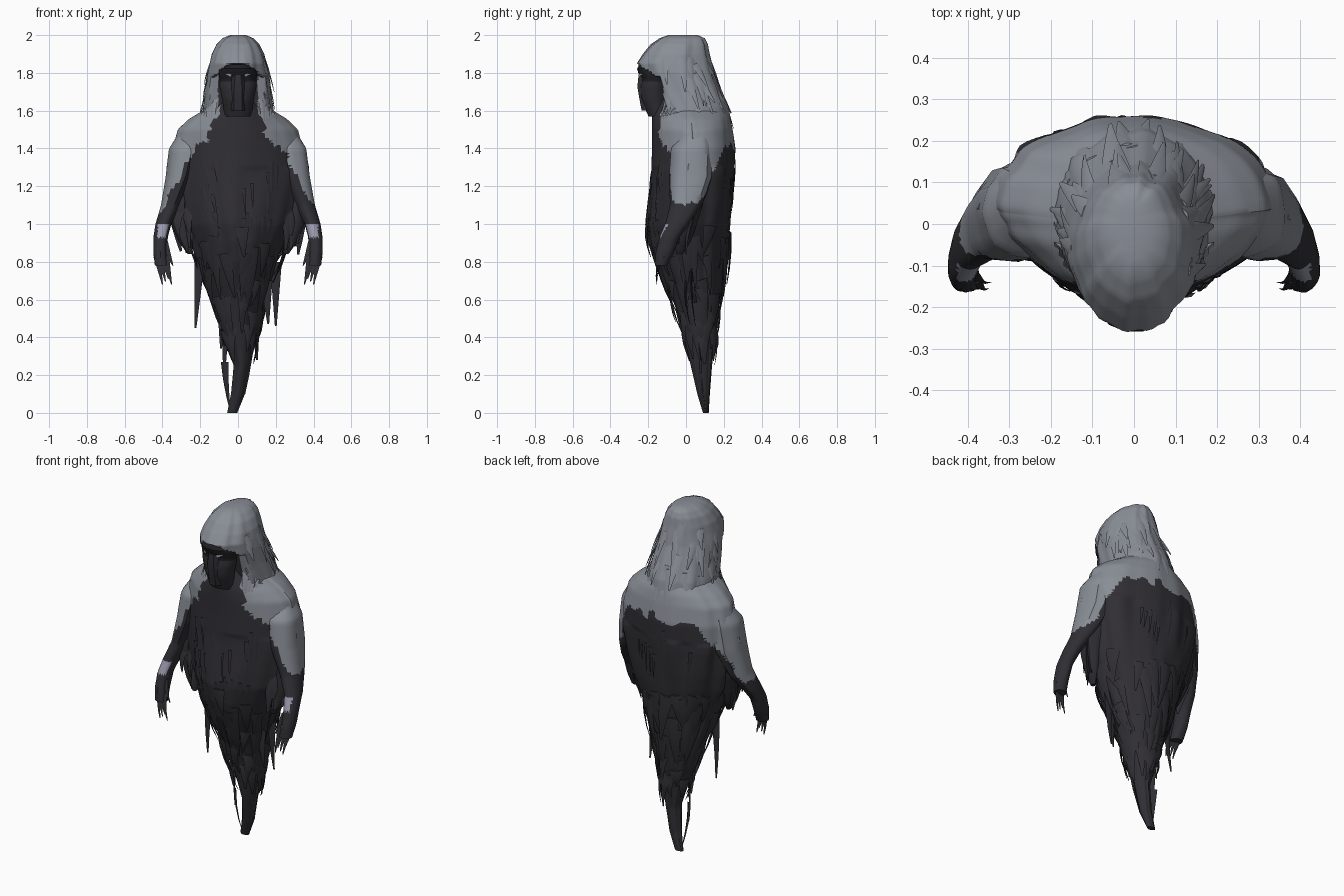
import bpy, bmesh, math, random
from mathutils import Vector, noise

random.seed(4)
if "Cube" in bpy.data.objects:
    bpy.data.objects.remove(bpy.data.objects["Cube"])


def material(name, color):
    m = bpy.data.materials.new(name)
    m.use_nodes = True
    m.diffuse_color = (*color, 1)
    m.node_tree.nodes["Principled BSDF"].inputs["Base Color"].default_value = (*color, 1)
    return m


MATS = [material("dark_cloth", (.03, .028, .034)),
        material("grey_cloth", (.25, .27, .305)),
        material("black_mask", (.014, .014, .016)),
        material("pale_lavender", (.32, .32, .42))]
DARK, GREY, BLACK, PALE = range(4)


def finish(name, bm, rule, angle=40):
    """Turn a bmesh into a smooth-shaded object coloured by a face rule."""
    bmesh.ops.triangulate(bm, faces=bm.faces)
    bmesh.ops.recalc_face_normals(bm, faces=bm.faces)
    for f in bm.faces:
        f.material_index = rule(f.calc_center_median(), f.normal)
    me = bpy.data.meshes.new(name)
    bm.to_mesh(me)
    bm.free()
    ob = bpy.data.objects.new(name, me)
    bpy.context.collection.objects.link(ob)
    for m in MATS:
        me.materials.append(m)
    bpy.ops.object.select_all(action='DESELECT')
    ob.select_set(True)
    bpy.context.view_layer.objects.active = ob
    bpy.ops.object.shade_smooth_by_angle(angle=math.radians(angle))


def section(rows, z):
    """Interpolate (half width, front y, back y, centre x) at a height."""
    for a, b in zip(rows, rows[1:]):
        if z >= b[0]:
            t = min(1, (a[0] - z) / (a[0] - b[0]))
            return [p + (q - p) * t for p, q in zip(a[1:], b[1:])]
    return rows[-1][1:]


def surface(rows, z, a, wrinkle=0, side=1):
    w, yf, yb, cx = section(rows, z)
    k = 1 + wrinkle * noise.noise(Vector((math.cos(a) * 4, math.sin(a) * 4, z * 2 + side)))
    depth = math.sin(a)
    if rows is ROBE and depth < 0:      # the chest comes to a soft ridge
        depth = -abs(depth) ** 1.6
    return Vector((side * (cx + w * k * math.cos(a)),
                   (yf + yb) / 2 + (yb - yf) / 2 * k * depth, z))


def loft(name, rows, segs, steps, rule, wrinkle=lambda z: 0, side=1, shape=None):
    bm = bmesh.new()
    top, low = rows[0][0], rows[-1][0]
    rings = []
    for i in range(steps + 1):
        z = top + (low - top) * i / steps
        pts = [surface(rows, z, math.tau * j / segs, wrinkle(z), side) for j in range(segs)]
        rings.append([bm.verts.new(shape(p) if shape else p) for p in pts])
    for r, s in zip(rings, rings[1:]):
        for j in range(segs):
            bm.faces.new((r[j], r[j - 1], s[j - 1], s[j]))
    bm.faces.new(rings[0])
    bm.faces.new(rings[-1])
    finish(name, bm, rule)


def shard(bm, base, tip, width, out, bow=.01):
    """A tapering, ridged strip of torn cloth."""
    base, tip = Vector(base), Vector(tip)
    across = (tip - base).cross(out).normalized()
    rings = []
    for t in (0, .35, .7, 1):
        c = base.lerp(tip, t) + out * bow * math.sin(t * math.pi)
        w = width * (1 - .85 * t)
        rings.append([bm.verts.new(c + v) for v in (-across * w, out * w * .3, across * w, -out * w * .2)])
    for r, s in zip(rings, rings[1:]):
        for j in range(4):
            bm.faces.new((r[j], r[j - 1], s[j - 1], s[j]))
    bm.faces.new(rings[0])
    bm.faces.new(rings[-1])


# Colour boundary between pale shoulders and dark robe
def cloak_rule(c, n):
    x = abs(c.x)
    edge = 1.41 - max(0, x - .22) * 1.8 + .06 * noise.noise(c * 14)
    open_front = c.y < 0 and x < .1 + max(0, 1.6 - c.z) * .45 + .03 * noise.noise(c * 20)
    return GREY if c.z > edge and not open_front else DARK


def arm_rule(c, n):
    if .93 < c.z < 1 and n.y < -.5 and abs(c.x) < .425:
        return PALE
    return cloak_rule(c, n)


def all_dark(c, n):
    return DARK


# Robe tapering to a trailing point
ROBE = [(1.66, .10, -.17, .15, 0), (1.61, .17, -.18, .212, 0), (1.555, .26, -.18, .233, 0),
        (1.5, .318, -.18, .245, 0), (1.4, .345, -.18, .26, 0), (1.25, .35, -.185, .255, 0),
        (1.1, .325, -.2, .245, 0), (1, .3, -.21, .235, 0), (.9, .25, -.195, .22, 0),
        (.8, .21, -.165, .205, 0), (.7, .18, -.115, .195, 0), (.6, .145, -.065, .18, 0),
        (.5, .112, -.035, .165, 0), (.4, .078, -.01, .15, .01), (.25, .042, .025, .135, .02),
        (.1, .036, .06, .125, 0), (0, .026, .09, .12, -.03)]
loft("robe", ROBE, 96, 130, cloak_rule, lambda z: .03 if z > 1.3 else .09)

# Hood with an arched, shadowed opening
HOOD = [(2, .04, -.09, .06, 0), (1.985, .08, -.135, .095, 0), (1.95, .115, -.185, .112, 0),
        (1.9, .14, -.225, .122, 0), (1.85, .152, -.258, .135, 0), (1.8, .162, -.245, .147, 0),
        (1.7, .172, -.22, .19, 0), (1.62, .185, -.18, .222, 0), (1.5, .2, -.16, .24, 0)]


def arch(x):
    return 1.85 - .07 * min(1, (x / .12) ** 2)


def open_hood(p):
    if p.z < arch(p.x):
        p.y = max(p.y, -.14 + max(0, 1.8 - p.z) * .2)
    return p


loft("hood", HOOD, 64, 60,
     lambda c, n: DARK if c.z < arch(c.x) and abs(c.x) < .105 + max(0, 1.58 - c.z) and c.y < -.08 else GREY,
     lambda z: .07, shape=open_hood)

# Masked face: brow, cheeks and centre plate
FACE = [(1.845, .06, -.25, -.1, 0), (1.82, .098, -.262, -.1, 0), (1.785, .105, -.25, -.1, 0),
        (1.77, .095, -.225, -.1, 0), (1.74, .1, -.245, -.1, 0), (1.66, .085, -.24, -.1, 0),
        (1.57, .07, -.2, -.1, 0)]
loft("face", FACE, 14, 12, lambda c, n: BLACK if c.z > 1.75 else DARK)
MASK = [(1.79, .03, -.255, -.2, 0), (1.72, .042, -.262, -.2, 0), (1.6, .04, -.24, -.16, 0)]
loft("mask_plate", MASK, 6, 3, all_dark)
bm = bmesh.new()
for s in (-1, 1):
    shard(bm, (s * .035, -.25, 1.785), (s * .08, -.215, 1.8), .009, Vector((0, -1, 0)), .004)
finish("eyes", bm, lambda c, n: GREY)

# Arms, sleeve webs, curling hands and torn cuffs, mirrored
ARM = [(1.5, .05, 0, .12, .25), (1.4, .095, -.08, .145, .268), (1.25, .08, -.09, .14, .3),
       (1.1, .055, -.085, .085, .352), (1, .042, -.11, .015, .395), (.93, .038, -.14, -.035, .41),
       (.85, .037, -.16, -.065, .412), (.78, .036, -.165, -.1, .405)]
WEB = [(1.32, .09, -.04, .12, .28), (1.1, .075, -.06, .09, .31), (.98, .05, -.06, .05, .295),
       (.9, .035, -.06, .02, .275), (.84, .012, -.05, -.02, .255)]
front = Vector((0, -1, 0))
for s, label in ((1, "left"), (-1, "right")):
    loft(label + "_arm", ARM, 24, 46, arm_rule, lambda z: .1, s)
    loft(label + "_sleeve_web", WEB, 20, 20, cloak_rule, lambda z: .2, s)
    bm = bmesh.new()
    for i in range(4):
        x = .43 - i * .016
        shard(bm, (s * x, -.115 - i * .008, .83), (s * (x - .03), -.155, .68 + .015 * (i % 3)),
              .018, front)
    shard(bm, (s * .39, -.12, .9), (s * .345, -.14, .78), .02, front)
    finish(label + "_fingers", bm, all_dark)
    bm = bmesh.new()
    for i in range(10):
        x = .25 + .009 * i
        y, z = random.uniform(-.06, .04), 1.1 - (x - .24) * .4
        shard(bm, (s * x, y, z),
              (s * (x - random.uniform(-.01, .03)), y - .03, z - random.uniform(.12, .24)),
              random.uniform(.03, .042), Vector((s * .4, -.9, 0)).normalized())
    finish(label + "_torn_cuff", bm, all_dark)

# Loose tatters hanging from the robe
bm = bmesh.new()
for i in range(95):
    a = random.uniform(0, math.tau)
    z = random.uniform(.42, 1)
    p, out = surface(ROBE, z, a), Vector((math.cos(a), math.sin(a), 0))
    drop = random.uniform(.14, .28) * min(1, z + .2)
    q = surface(ROBE, z - drop, a + random.uniform(-.25, .25)) + out * random.uniform(0, .025)
    shard(bm, p, q, random.uniform(.022, .045), out, .01)
for x, y, z, tx, tz in ((-.2, .02, .86, -.225, .45), (.2, .03, .8, .2, .46), (.15, 0, .7, .16, .47),
                        (.09, .06, .6, .1, .28), (-.08, .06, .6, -.09, .34)):
    shard(bm, (x, y, z), (tx, y + .02, tz), .032, front)
finish("robe_tatters", bm, all_dark)

# Trailing strands beside the tail
bm = bmesh.new()
for base, tip, out in (((-.06, .08, .48), (-.07, .07, .17), -1), ((-.07, .07, .27), (-.04, .1, .01), -1),
                       ((.07, .07, .42), (.035, .09, .1), 1)):
    shard(bm, base, tip, .026, Vector((out * .6, -.8, 0)))
finish("tail_strands", bm, all_dark)

# Creases on the chest and upper back
bm = bmesh.new()
for i in range(40):
    a = random.choice((-1, 1, -1)) * random.uniform(.9, 2.2)
    z = random.uniform(1, 1.36)
    p, q = surface(ROBE, z, a), surface(ROBE, z - random.uniform(.08, .18), a * .97)
    shard(bm, p, q, random.uniform(.008, .016), Vector((math.cos(a), math.sin(a), 0)), .004)
finish("robe_creases", bm, all_dark)

# Frayed locks around the hood and over the shoulders
bm = bmesh.new()
for i in range(46):
    a = random.uniform(-.5, math.pi + .5)
    z = random.uniform(1.62, 1.95)
    p, out = surface(HOOD, z, a), Vector((math.cos(a), math.sin(a), 0))
    q = surface(HOOD, max(1.5, z - random.uniform(.1, .2)), a + random.uniform(-.2, .2))
    shard(bm, p - out * .008, q + out * random.uniform(-.005, .022), random.uniform(.015, .03), out, .004)
for s in (-1, 1):
    for i in range(5):
        x = .122 + i * .013
        shard(bm, (s * x, -.1 + i * .012, 1.68 - i * .022),
              (s * (x + .015), -.145 + i * .012, 1.44 + .02 * (i % 3)), .02, Vector((s * .4, -.9, 0)))
finish("hood_locks", bm, lambda c, n: GREY)
